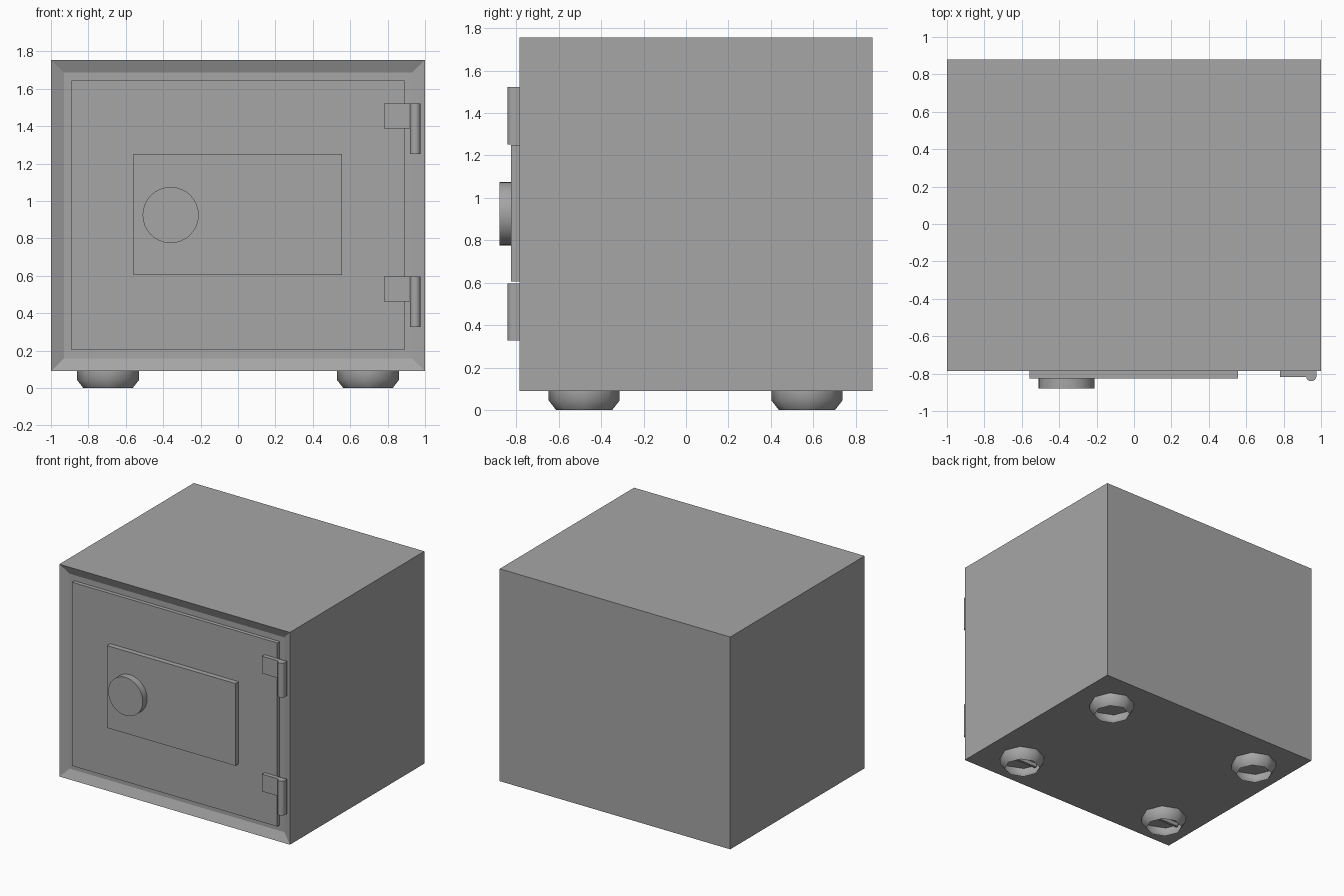
import bpy, bmesh, math
from mathutils import Matrix, Vector

cube = bpy.data.objects.get("Cube")
if cube:
    bpy.data.objects.remove(cube, do_unlink=True)

grey = bpy.data.materials.new("safe_grey")
grey.use_nodes = True
COLOUR = (0.38, 0.38, 0.38, 1)
grey.diffuse_color = COLOUR
grey.node_tree.nodes["Principled BSDF"].inputs["Base Color"].default_value = COLOUR

FRONT, BACK, BASE, TOP = -0.785, 0.88, 0.09, 1.755


def finish(name, bm, smooth=False):
    bmesh.ops.recalc_face_normals(bm, faces=bm.faces)
    mesh = bpy.data.meshes.new(name)
    bm.to_mesh(mesh)
    bm.free()
    obj = bpy.data.objects.new(name, mesh)
    bpy.context.collection.objects.link(obj)
    mesh.materials.append(grey)
    if smooth:
        bpy.ops.object.select_all(action="DESELECT")
        obj.select_set(True)
        bpy.context.view_layer.objects.active = obj
        bpy.ops.object.shade_smooth_by_angle(angle=math.radians(50))
    return obj


def add_box(bm, low, high):
    low, high = Vector(low), Vector(high)
    matrix = Matrix.Translation((low + high) / 2) @ Matrix.Diagonal((*(high - low), 1))
    return bmesh.ops.create_cube(bm, size=1, matrix=matrix)


def box(name, low, high):
    bm = bmesh.new()
    add_box(bm, low, high)
    return finish(name, bm)


# Cabinet with a shallow recess for the door
bm = bmesh.new()
add_box(bm, (-1, FRONT, BASE), (1, BACK, TOP))
bm.faces.ensure_lookup_table()
face = min(bm.faces, key=lambda f: f.calc_center_median().y)
bmesh.ops.inset_individual(bm, faces=[face], thickness=0.097)
bmesh.ops.translate(bm, verts=face.verts, vec=(0, 0.03, 0))
finish("cabinet", bm)

# Door, flush with the frame and separated by a narrow groove
box("door", (-0.89, FRONT, 0.203), (0.89, FRONT + 0.03, 1.643))
box("lock_plate", (-0.56, -0.825, 0.605), (0.555, FRONT, 1.25))

# Dial
bm = bmesh.new()
bmesh.ops.create_cone(
    bm, cap_ends=True, segments=32, radius1=0.15, radius2=0.15, depth=0.055,
    matrix=Matrix.Translation((-0.36, -0.8525, 0.925)) @ Matrix.Rotation(math.pi / 2, 4, "X"))
finish("dial", bm, smooth=True)


# Hinges: a leaf on the door and a round-fronted knuckle hanging below it
def hinge(name, top):
    box(name + "_leaf", (0.78, -0.817, top - 0.135), (0.92, FRONT, top))
    bm = bmesh.new()
    radius = 0.0275
    outline = [(0.975, FRONT)]
    for i in range(13):
        a = -math.pi * i / 12
        outline.append((0.9475 + radius * math.cos(a), -0.813 + radius * math.sin(a)))
    outline.append((0.92, FRONT))
    profile = bm.faces.new([bm.verts.new((x, y, top - 0.27)) for x, y in outline])
    extruded = bmesh.ops.extrude_face_region(bm, geom=[profile], use_keep_orig=True)
    verts = [v for v in extruded["geom"] if isinstance(v, bmesh.types.BMVert)]
    bmesh.ops.translate(bm, verts=verts, vec=(0, 0, 0.27))
    finish(name + "_knuckle", bm, smooth=True)


hinge("upper_hinge", 1.522)
hinge("lower_hinge", 0.597)


# Feet: open cups with a tapered lower rim
def foot(name, x, y):
    bm = bmesh.new()
    rings = []
    for radius, z in ((0.167, BASE), (0.167, 0.045), (0.132, 0)):
        rings.append([bm.verts.new((x + radius * math.cos(math.tau * i / 8),
                                    y + radius * math.sin(math.tau * i / 8), z))
                      for i in range(8)])
    for upper, lower in zip(rings, rings[1:]):
        for i in range(8):
            j = (i + 1) % 8
            bm.faces.new((upper[i], upper[j], lower[j], lower[i]))
    finish(name, bm, smooth=True)


for side, x in (("left", 0.695), ("right", -0.695)):
    foot("front_foot_" + side, x, -0.48)
    foot("back_foot_" + side, x, 0.57)
    # Bracing rib inside the front cup
    box("foot_rib_" + side, (x - 0.14, -0.5, 0.06), (x + 0.14, -0.48, BASE))
